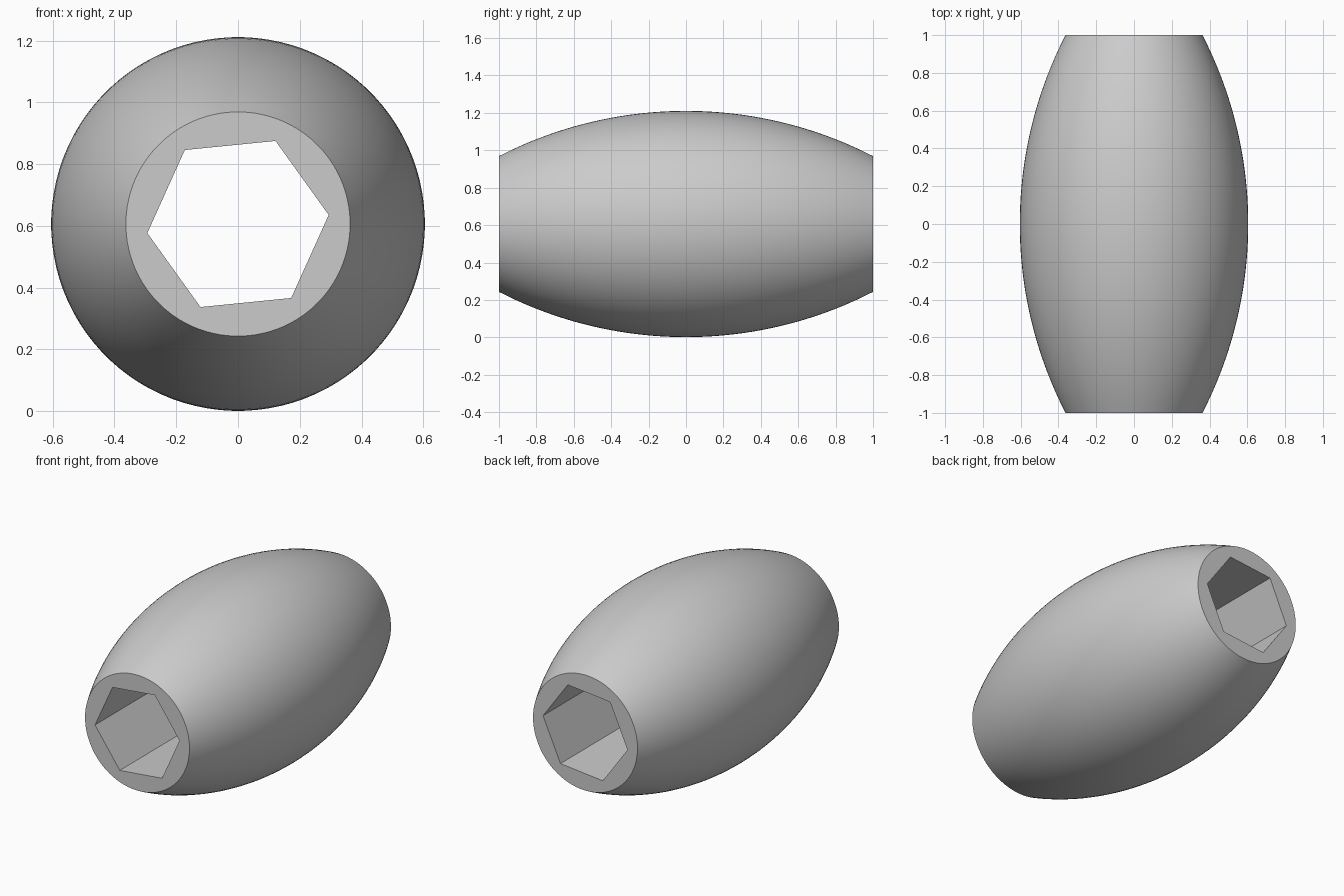
import bpy, bmesh, math

cube = bpy.data.objects.get("Cube")
if cube:
    bpy.data.objects.remove(cube, do_unlink=True)

SEGMENTS = 96                    # multiple of six, so the bore corners are exact
STEPS = 40
MID_R, END_R, HALF = 0.605, 0.363, 1.0
BORE_R, TWIST = 0.295, math.radians(5.7)
CENTRE_Z = 0.606

# Plain grey
grey = bpy.data.materials.new("plain grey")
grey.use_nodes = True
grey.diffuse_color = (0.6, 0.6, 0.6, 1)
grey.node_tree.nodes["Principled BSDF"].inputs["Base Color"].default_value = grey.diffuse_color


def barrel_radius(y):
    """Circular arc bulging from END_R at the ends to MID_R in the middle."""
    sag = MID_R - END_R
    arc = (HALF ** 2 + sag ** 2) / (2 * sag)
    return MID_R - arc + math.sqrt(arc ** 2 - y ** 2)


def hex_radius(a):
    """Distance from the axis to the hexagon's edge at angle a from a corner."""
    side = math.pi / 3
    return BORE_R * math.cos(side / 2) / math.cos(a % side - side / 2)


def add_ring(bm, y, radius):
    ring = []
    for i in range(SEGMENTS):
        a = math.tau * i / SEGMENTS
        r = radius(a)
        ring.append(bm.verts.new((r * math.cos(a + TWIST), y, r * math.sin(a + TWIST))))
    return ring


# Barrel body: outer rings front to back, then the hexagonal bore back to front
bm = bmesh.new()
rings = []
for k in range(STEPS + 1):
    y = HALF * (2 * k / STEPS - 1)
    rings.append(add_ring(bm, y, lambda a, r=barrel_radius(y): r))
rings += [add_ring(bm, HALF, hex_radius), add_ring(bm, -HALF, hex_radius)]

for k, ring in enumerate(rings):
    following = rings[(k + 1) % len(rings)]
    for i in range(SEGMENTS):
        j = (i + 1) % SEGMENTS
        bm.faces.new((ring[i], ring[j], following[j], following[i]))
bmesh.ops.recalc_face_normals(bm, faces=bm.faces)

mesh = bpy.data.meshes.new("barrel_bead")
bm.to_mesh(mesh)
bm.free()
mesh.materials.append(grey)

barrel = bpy.data.objects.new("barrel_bead", mesh)
barrel.location.z = CENTRE_Z
bpy.context.collection.objects.link(barrel)

# Smooth bulge, crisp end rims and bore corners
bpy.ops.object.select_all(action='DESELECT')
barrel.select_set(True)
bpy.context.view_layer.objects.active = barrel
bpy.ops.object.shade_smooth_by_angle(angle=math.radians(30))
